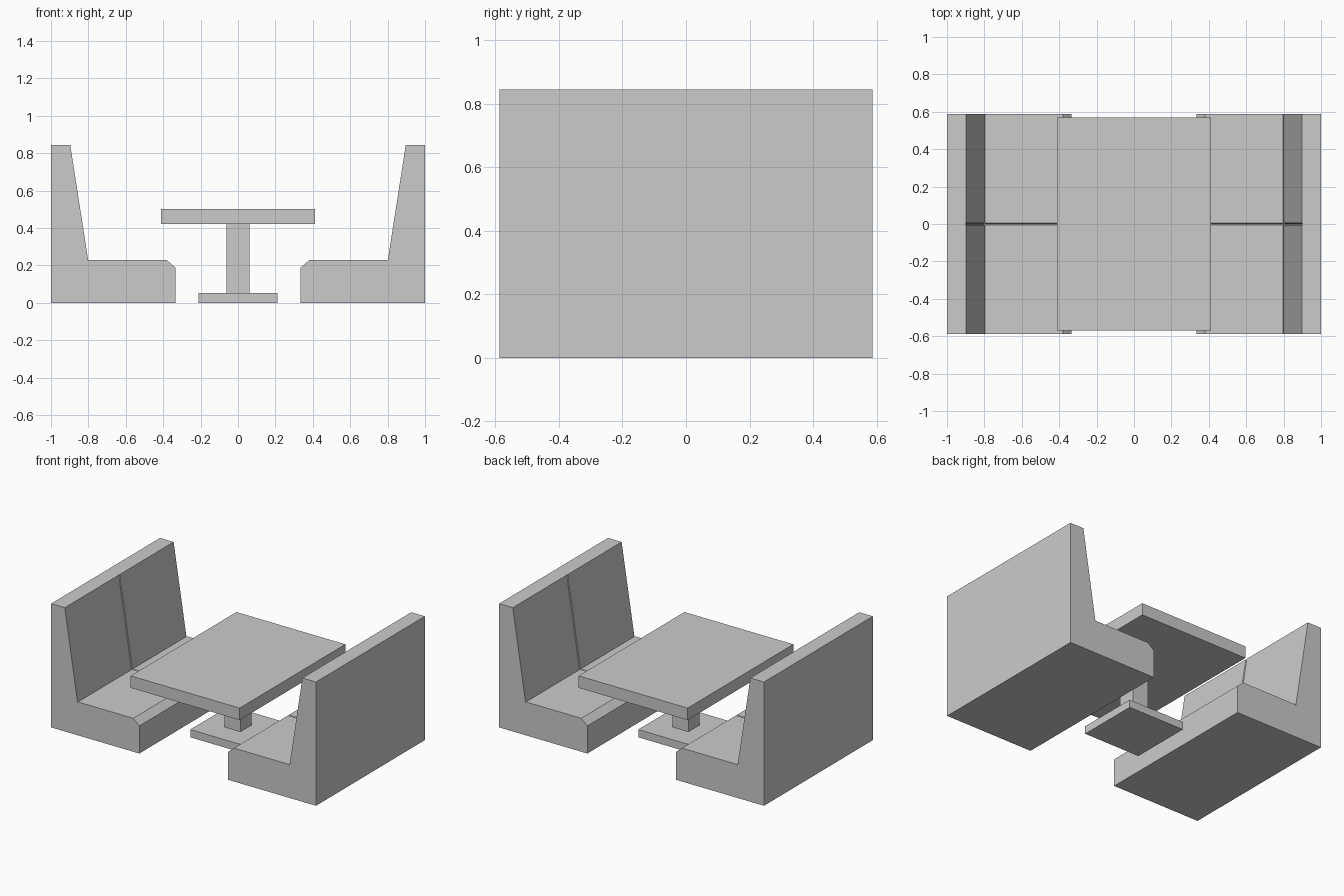
import bpy
import bmesh

if "Cube" in bpy.data.objects:
    bpy.data.objects.remove(bpy.data.objects["Cube"])

HALF_Y = 0.587    # half length of the benches
SEAM = 0.005      # half width of the seam between the two cushions

# Bench side profile (x, z), for the bench on the +x side
PROFILE = [(1.0, 0.0), (0.334, 0.0), (0.334, 0.188), (0.38, 0.228),
           (0.797, 0.228), (0.80, 0.221), (0.897, 0.845), (1.0, 0.845)]
# Same profile, sunk slightly along seat and backrest for the seam
SEAM_PROFILE = [(1.0, 0.0), (0.334, 0.0), (0.334, 0.188), (0.38, 0.222),
                (0.797, 0.222), (0.807, 0.221), (0.904, 0.845), (1.0, 0.845)]


def finish(name, bm):
    bmesh.ops.recalc_face_normals(bm, faces=bm.faces)
    mesh = bpy.data.meshes.new(name)
    bm.to_mesh(mesh)
    bm.free()
    obj = bpy.data.objects.new(name, mesh)
    bpy.context.collection.objects.link(obj)
    return obj


def box(name, size_x, size_y, z0, z1):
    bm = bmesh.new()
    bmesh.ops.create_cube(bm, size=1)
    for v in bm.verts:
        v.co = (v.co.x * size_x, v.co.y * size_y, z0 + (v.co.z + 0.5) * (z1 - z0))
    return finish(name, bm)


def bench(name, side):
    # Loft the profile along y, dipping into the seam at the middle
    stations = [(-HALF_Y, PROFILE), (-SEAM, PROFILE), (0, SEAM_PROFILE),
                (SEAM, PROFILE), (HALF_Y, PROFILE)]
    bm = bmesh.new()
    rings = [[bm.verts.new((side * x, y, z)) for x, z in prof] for y, prof in stations]
    n = len(PROFILE)
    for a, b in zip(rings, rings[1:]):
        for i in range(n):
            j = (i + 1) % n
            bm.faces.new((a[i], a[j], b[j], b[i]))
    bm.faces.new(rings[0])
    bm.faces.new(rings[-1])
    return finish(name, bm)


# Two facing benches
bench("left_bench", -1)
bench("right_bench", 1)

# Pedestal table
box("table_foot", 0.424, 0.424, 0.0, 0.053)
box("table_column", 0.122, 0.122, 0.053, 0.421)
box("table_top", 0.823, 1.14, 0.421, 0.503)
